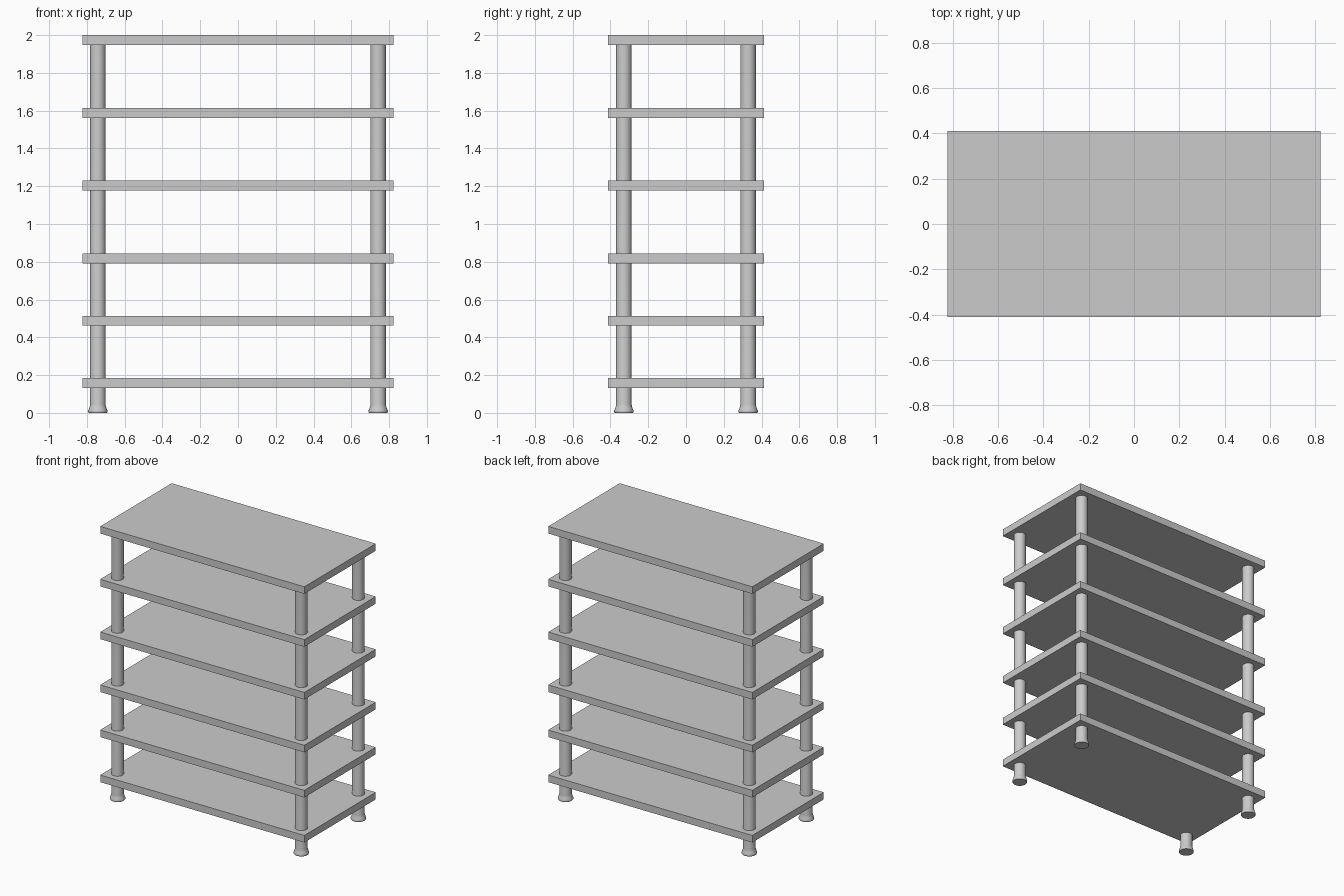
import bpy, bmesh, math

cube = bpy.data.objects.get("Cube")
if cube:
    bpy.data.objects.remove(cube, do_unlink=True)

# Single grey finish
grey = bpy.data.materials.new("light_grey")
grey.use_nodes = True
COLOR = (0.6, 0.6, 0.6, 1)
grey.diffuse_color = COLOR
grey.node_tree.nodes["Principled BSDF"].inputs["Base Color"].default_value = COLOR

HALF_X, HALF_Y, THICK = 0.824, 0.412, 0.052
LEG_X, LEG_Y = 0.742, 0.329


def finish(bm, name, loc, smooth=False):
    bmesh.ops.recalc_face_normals(bm, faces=bm.faces)
    mesh = bpy.data.meshes.new(name)
    bm.to_mesh(mesh)
    bm.free()
    mesh.materials.append(grey)
    ob = bpy.data.objects.new(name, mesh)
    ob.location = loc
    bpy.context.collection.objects.link(ob)
    if smooth:
        bpy.ops.object.select_all(action='DESELECT')
        ob.select_set(True)
        bpy.context.view_layer.objects.active = ob
        bpy.ops.object.shade_smooth_by_angle(angle=math.radians(40))
    return ob


def shelf(name, top):
    bm = bmesh.new()
    bmesh.ops.create_cube(bm, size=1)
    bmesh.ops.scale(bm, vec=(2 * HALF_X, 2 * HALF_Y, THICK), verts=bm.verts)
    finish(bm, name, (0, 0, top - THICK / 2))


def lathe(name, profile, loc, sides=40):
    """Closed solid turned from (radius, height) points."""
    bm = bmesh.new()
    rings = [[bm.verts.new((r * math.cos(2 * math.pi * i / sides),
                            r * math.sin(2 * math.pi * i / sides), z))
              for i in range(sides)] for r, z in profile]
    for a, b in zip(rings, rings[1:]):
        for i in range(sides):
            j = (i + 1) % sides
            bm.faces.new((a[i], a[j], b[j], b[i]))
    bm.faces.new(rings[0])
    bm.faces.new(rings[-1])
    finish(bm, name, loc, smooth=True)


# Six shelves, the lower ones set closer together
for n, top in enumerate((0.185, 0.514, 0.843, 1.229, 1.614, 2.0), 1):
    shelf(f"shelf_{n}", top)

# Four round legs with flared feet, running up to the top shelf
LEG = [(0.048, 0), (0.051, 0.004), (0.051, 0.011), (0.047, 0.022),
       (0.043, 0.034), (0.041, 0.045), (0.041, 2.0 - THICK)]
for side, sx in (("left", 1), ("right", -1)):
    for end, sy in (("front", -1), ("back", 1)):
        lathe(f"{end}_{side}_leg", LEG, (sx * LEG_X, sy * LEG_Y, 0))
